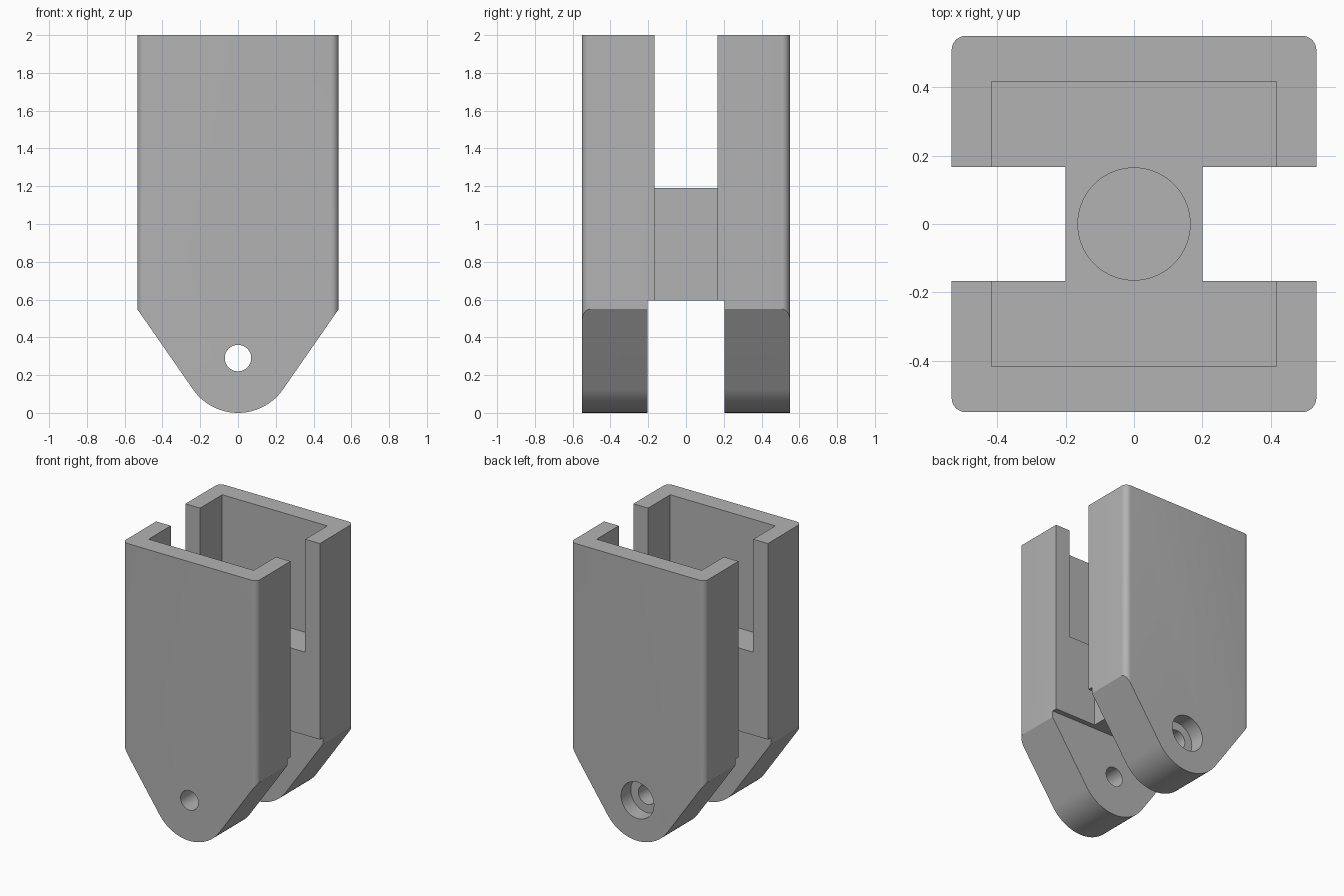
import bpy, bmesh, math
from mathutils import Vector

cube = bpy.data.objects.get("Cube")
if cube:
    bpy.data.objects.remove(cube, do_unlink=True)

HX, HY, TOP = 0.533, 0.55, 2.0      # half width, half depth, height
PIN_Z, TIP_R = 0.29, 0.29           # pin axis height, lug tip radius
SHOULDER = 0.55                     # height where the taper starts
FLOOR, LUG_TOP = 1.19, 0.595        # pocket floor, roof of the lug gap
SLOT, GAP, WEB, POCKET = 0.166, 0.203, 0.2, 0.417

grey = bpy.data.materials.new("plain grey")
grey.use_nodes = True
tone = (0.45, 0.45, 0.45, 1)
grey.diffuse_color = tone
grey.node_tree.nodes["Principled BSDF"].inputs["Base Color"].default_value = tone


def prism(name, points, offset):
    """Extrude a closed outline of 3D points along an offset."""
    bm = bmesh.new()
    face = bm.faces.new([bm.verts.new(p) for p in points])
    out = bmesh.ops.extrude_face_region(bm, geom=[face])
    verts = [g for g in out["geom"] if isinstance(g, bmesh.types.BMVert)]
    bmesh.ops.translate(bm, verts=verts, vec=offset)
    bmesh.ops.recalc_face_normals(bm, faces=bm.faces)
    mesh = bpy.data.meshes.new(name)
    bm.to_mesh(mesh)
    bm.free()
    mesh.materials.append(grey)
    obj = bpy.data.objects.new(name, mesh)
    bpy.context.collection.objects.link(obj)
    return obj


def arc(radius, start, end, steps):
    return [(radius * math.cos(start + (end - start) * i / steps),
             radius * math.sin(start + (end - start) * i / steps))
            for i in range(steps + 1)]


def box(name, x0, x1, y0, y1, z0, z1):
    return prism(name, [(x0, y0, z0), (x1, y0, z0), (x1, y1, z0), (x0, y1, z0)],
                 (0, 0, z1 - z0))


def pin_bore(name, radius, y0, y1):
    ring = arc(radius, 0, math.tau, 48)[:-1]
    return prism(name, [(x, y0, PIN_Z + z) for x, z in ring], (0, y1 - y0, 0))


def carve(body, tool, operation="DIFFERENCE"):
    tool.hide_render = True
    mod = body.modifiers.new(tool.name, "BOOLEAN")
    mod.operation, mod.object, mod.solver = operation, tool, "EXACT"
    bpy.context.view_layer.objects.active = body
    bpy.ops.object.modifier_apply(modifier=mod.name)
    bpy.data.objects.remove(tool, do_unlink=True)


# Block with rounded upright corners
corner = 0.042
plan = []
for k, (sx, sy) in enumerate([(1, 1), (-1, 1), (-1, -1), (1, -1)]):
    a = k * math.pi / 2
    plan += [(sx * (HX - corner) + x, sy * (HY - corner) + y, 0)
             for x, y in arc(corner, a, a + math.pi / 2, 8)]
body = prism("clevis_body", plan, (0, 0, TOP))

# Tapered front outline with a round tip tangent to both slopes
shoulder = Vector((HX, SHOULDER - PIN_Z))
tangent = math.atan2(shoulder.y, shoulder.x) - math.acos(TIP_R / shoulder.length)
tip = arc(TIP_R, math.pi - tangent, math.tau + tangent, 40)
w = HX + 0.0005
side = [(-w, TOP + 0.1), (-w, SHOULDER)] + [(x, z + PIN_Z) for x, z in tip]
side += [(w, SHOULDER), (w, TOP + 0.1)]
carve(body, prism("taper_outline", [(x, -1, z) for x, z in side], (0, 2, 0)), "INTERSECT")

# Gap between the lugs, top pocket and the two side slots
carve(body, box("lug_gap", -1, 1, -GAP, GAP, -1, LUG_TOP))
carve(body, box("top_pocket", -POCKET, POCKET, -POCKET, POCKET, FLOOR, 3))
carve(body, box("left_slot", WEB, 1, -SLOT, SLOT, 0.3, 3))
carve(body, box("right_slot", -1, -WEB, -SLOT, SLOT, 0.3, 3))

# Blind round socket in the pocket floor
socket = arc(0.164, 0, math.tau, 64)[:-1]
carve(body, prism("socket", [(x, y, 0.8) for x, y in socket], (0, 0, 0.7)))

# Pin hole through both lugs, counterbored at the back
carve(body, pin_bore("pin_hole", 0.07, -1, 1))
carve(body, pin_bore("counterbore", 0.13, HY - 0.11, 1))

bpy.ops.object.select_all(action="DESELECT")
body.select_set(True)
bpy.context.view_layer.objects.active = body
bpy.ops.object.shade_smooth_by_angle(angle=math.radians(25))
